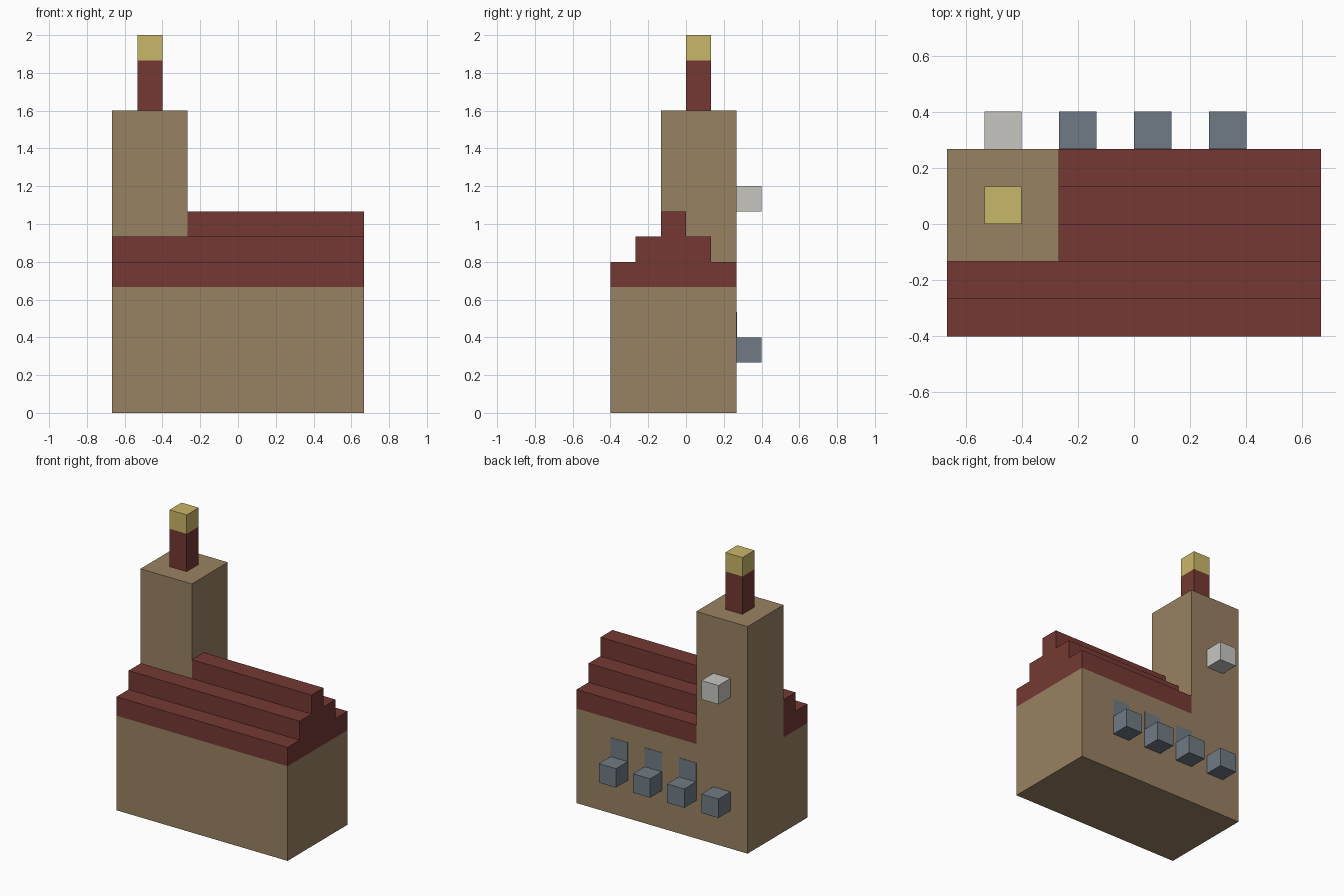
import bpy, bmesh

if "Cube" in bpy.data.objects:
    bpy.data.objects.remove(bpy.data.objects["Cube"])

U = 2 / 15  # one block


def material(name, rgb):
    lin = [(c / 255 / 12.92) if c < 11 else ((c / 255 + 0.055) / 1.055) ** 2.4 for c in rgb]
    m = bpy.data.materials.new(name)
    m.diffuse_color = (*lin, 1)
    m.use_nodes = True
    m.node_tree.nodes["Principled BSDF"].inputs["Base Color"].default_value = m.diffuse_color
    return m


STONE = material("tan stone", (153, 130, 98))
ROOF = material("red roof", (117, 57, 51))
GOLD = material("gold", (201, 183, 104))
SLATE = material("slate grey", (112, 123, 133))
PALE = material("pale grey", (199, 198, 194))


def prism(name, profile, x0, x1, mat):
    """Extrude a (y, z) profile, in blocks, from x0 to x1."""
    bm = bmesh.new()
    face = bm.faces.new([bm.verts.new((x0 * U, y * U, z * U)) for y, z in profile])
    ext = bmesh.ops.extrude_face_region(bm, geom=[face])
    verts = [g for g in ext["geom"] if isinstance(g, bmesh.types.BMVert)]
    bmesh.ops.translate(bm, verts=verts, vec=((x1 - x0) * U, 0, 0))
    bmesh.ops.recalc_face_normals(bm, faces=bm.faces)
    me = bpy.data.meshes.new(name)
    bm.to_mesh(me)
    bm.free()
    me.materials.append(mat)
    ob = bpy.data.objects.new(name, me)
    bpy.context.collection.objects.link(ob)
    return ob


def box(name, x, y, z, mat):
    return prism(name, [(y[0], z[0]), (y[1], z[0]), (y[1], z[1]), (y[0], z[1])], *x, mat)


# Main hall and tower
box("hall_walls", (-5, 5), (-3, 2), (0, 5), STONE)
box("tower", (-5, -2), (-1, 2), (5, 12), STONE)

# Stepped roof: full section beside the tower, front slope in front of it
front_steps = [(-3, 5), (-3, 6), (-2, 6), (-2, 7), (-1, 7)]
prism("roof_main", front_steps + [(-1, 8), (0, 8), (0, 7), (1, 7), (1, 6), (2, 6), (2, 5)],
      -2, 5, ROOF)
prism("roof_front_of_tower", front_steps + [(-1, 5)], -5, -2, ROOF)

# Spire with gold tip
box("spire", (-4, -3), (0, 1), (12, 14), ROOF)
box("spire_tip", (-4, -3), (0, 1), (14, 15), GOLD)

# Projecting blocks on the back, with flush window panes above those on the hall
for i, x in enumerate((-4, -2, 0, 2)):
    box(f"back_block_{i + 1}", (x, x + 1), (2, 3), (2, 3), SLATE)
    if i:
        box(f"window_pane_{i}", (x, x + 1), (2, 2.02), (3, 4), SLATE)
box("tower_clock_block", (-4, -3), (2, 3), (8, 9), PALE)
